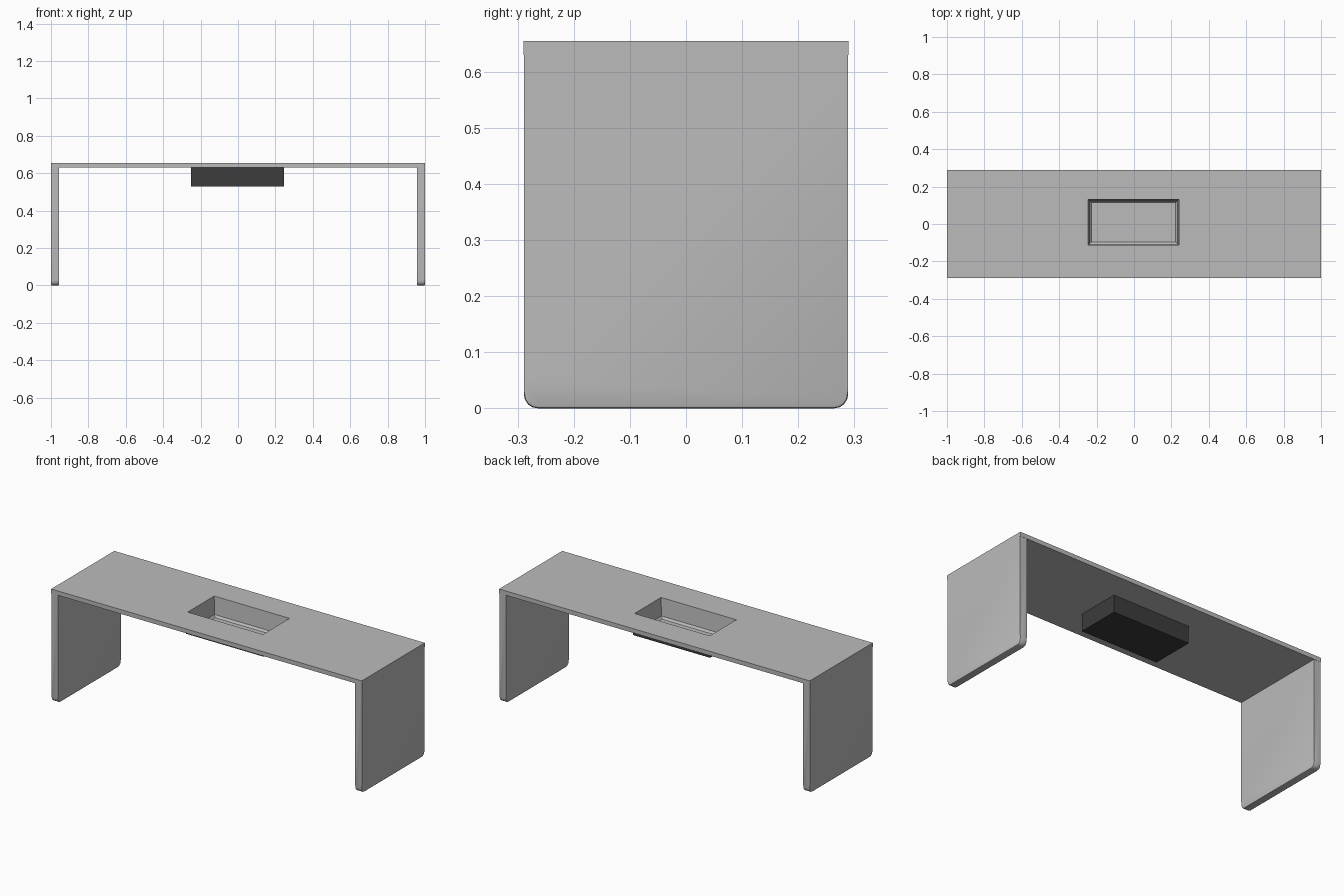
import bpy, bmesh

if "Cube" in bpy.data.objects:
    bpy.data.objects.remove(bpy.data.objects["Cube"])


def material(name, v):
    m = bpy.data.materials.new(name)
    m.diffuse_color = (v, v, v, 1)
    m.use_nodes = True
    m.node_tree.nodes["Principled BSDF"].inputs["Base Color"].default_value = m.diffuse_color
    return m


grey = material("light grey", 0.5)
dark = material("dark grey", 0.045)


def add_object(name, bm, mat):
    bmesh.ops.recalc_face_normals(bm, faces=bm.faces)
    me = bpy.data.meshes.new(name)
    bm.to_mesh(me)
    bm.free()
    me.materials.append(mat)
    ob = bpy.data.objects.new(name, me)
    bpy.context.collection.objects.link(ob)
    return ob


def ring_shell(name, rings, mat):
    """Join rectangular rings (x0, x1, y0, y1, z); cap only the first one."""
    bm = bmesh.new()
    loops = [[bm.verts.new(p) for p in ((a, c, z), (b, c, z), (b, d, z), (a, d, z))]
             for a, b, c, d, z in rings]
    bm.faces.new(loops[0])
    for lo, hi in zip(loops, loops[1:]):
        for i in range(4):
            j = (i + 1) % 4
            bm.faces.new((lo[i], lo[j], hi[j], hi[i]))
    # all rings wind the same way, so the normals stay consistent
    return add_object(name, bm, mat)


TOP, UNDER, HALF = 0.655, 0.63, 0.29
box_rim = (-0.25, 0.247, -0.12, 0.136, UNDER)

# Tabletop with a sunken tray, open underneath where the tray box hangs
tabletop = ring_shell("tabletop", [
    (-0.228, 0.222, -0.096, 0.114, 0.540),
    (-0.238, 0.232, -0.106, 0.124, 0.552),
    (-0.245, 0.240, -0.113, 0.131, TOP),
    (-1, 1, -HALF, HALF, TOP),
    (-1, 1, -HALF, HALF, UNDER),
    box_rim], grey)

# Dark tray box below the tabletop
ring_shell("tray_box", [box_rim[:4] + (0.53,), box_rim], dark)

# Side panels with rounded lower corners
for name, side in (("left_leg", -1), ("right_leg", 1)):
    bm = bmesh.new()
    bmesh.ops.create_cube(bm, size=1)
    for v in bm.verts:
        v.co.x = side * 0.978 + v.co.x * 0.044
        v.co.y *= 2 * (HALF - 0.001)
        v.co.z = (v.co.z + 0.5) * UNDER
    corners = [e for e in bm.edges if all(v.co.z < 0.01 for v in e.verts)
               and abs(e.verts[0].co.x - e.verts[1].co.x) > 0.01]
    bmesh.ops.bevel(bm, geom=corners, offset=0.025, segments=4,
                    profile=0.5, affect='EDGES')
    # soften the lower rim
    rim = [e for e in bm.edges if all(v.co.z < 0.026 for v in e.verts)
           and abs(e.verts[0].co.x - e.verts[1].co.x) < 0.001]
    bmesh.ops.bevel(bm, geom=rim, offset=0.005, segments=2,
                    profile=0.5, affect='EDGES')
    leg = add_object(name, bm, grey)
    bpy.context.view_layer.objects.active = leg
    leg.select_set(True)
    bpy.ops.object.shade_smooth_by_angle()
    leg.select_set(False)
